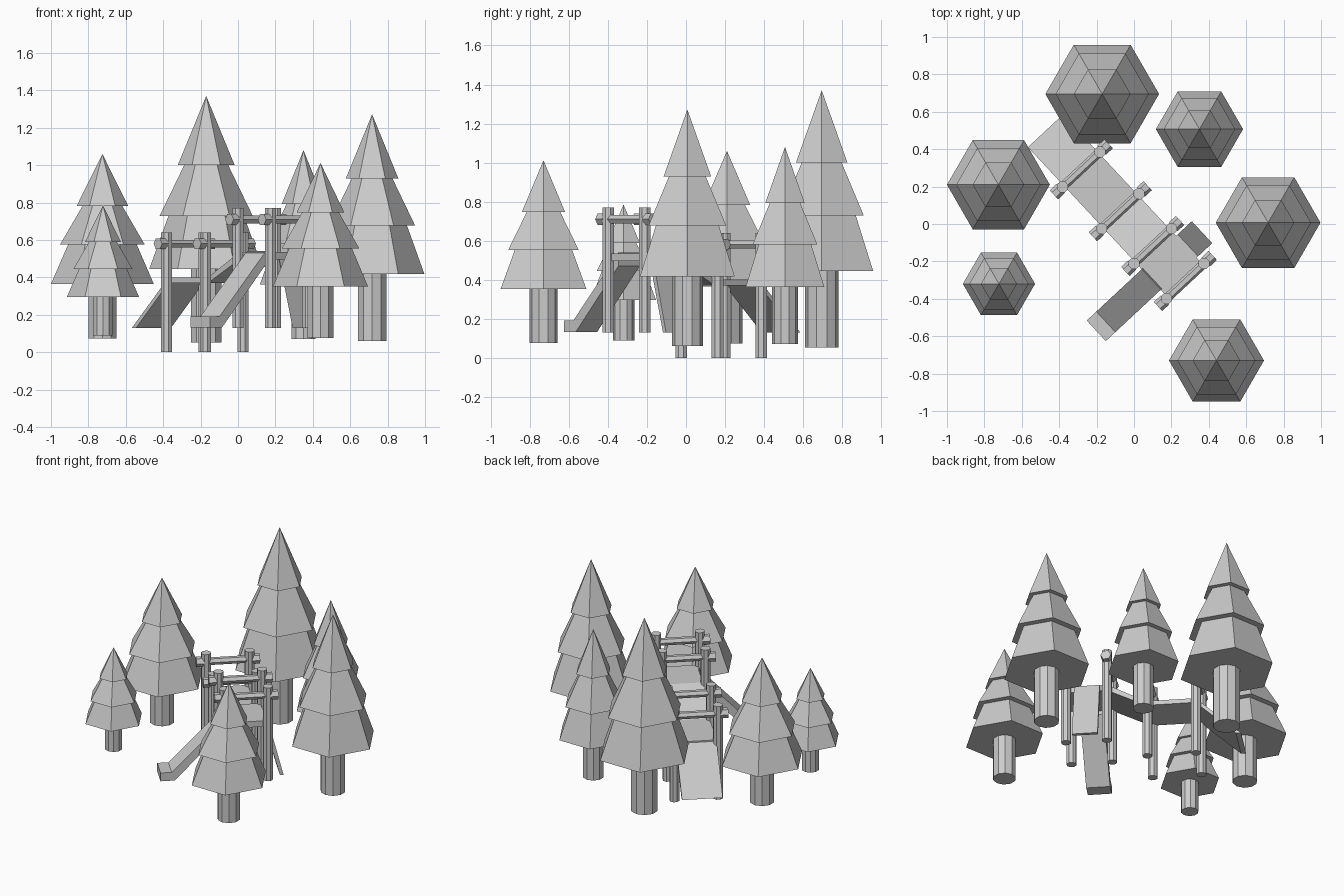
import bpy, bmesh, math
from mathutils import Matrix, Vector

if "Cube" in bpy.data.objects:
    bpy.data.objects.remove(bpy.data.objects["Cube"])

ANG = math.radians(43)
# playground frame: local x runs along the cross bars, local y towards the back ramp
FRAME = Matrix.Rotation(ANG, 4, 'Z') @ Matrix.Translation((-0.007, 0, 0))


def cone(name, sides, r1, r2, z0, z1, mat, spin=0):
    """Tapered prism along local z, placed by a matrix."""
    bpy.ops.mesh.primitive_cone_add(vertices=sides, radius1=r1, radius2=r2, depth=z1 - z0)
    ob = bpy.context.object
    ob.name = name
    ob.matrix_world = mat @ Matrix.Translation((0, 0, (z0 + z1) / 2)) @ Matrix.Rotation(math.radians(spin), 4, 'Z')
    return ob


def board(name, outline, along, a, b):
    """Extrude a side outline (distance, z) across from a to b."""
    bm = bmesh.new()

    def vert(d, z, w):
        return bm.verts.new((d, w, z) if along == 'x' else (w, d, z))
    lo = [vert(d, z, a) for d, z in outline]
    hi = [vert(d, z, b) for d, z in outline]
    n = len(outline)
    bm.faces.new(lo)
    bm.faces.new(hi)
    for i in range(n):
        j = (i + 1) % n
        bm.faces.new((lo[i], lo[j], hi[j], hi[i]))
    bmesh.ops.recalc_face_normals(bm, faces=bm.faces)
    me = bpy.data.meshes.new(name)
    bm.to_mesh(me)
    bm.free()
    ob = bpy.data.objects.new(name, me)
    bpy.context.collection.objects.link(ob)
    ob.matrix_world = FRAME
    return ob


# trees: x, y, foliage radius, trunk bottom, foliage bottom, top
TREES = [
    (-0.17, 0.695, 0.304, 0.053, 0.446, 1.37),
    (0.35, 0.507, 0.233, 0.07, 0.362, 1.08),
    (-0.725, 0.21, 0.275, 0.074, 0.365, 1.06),
    (-0.722, -0.32, 0.193, 0.09, 0.295, 0.785),
    (0.717, 0.007, 0.28, 0.06, 0.417, 1.272),
    (0.441, -0.73, 0.254, 0.077, 0.352, 1.012),
]
# tiers: start and end height fraction, lower and upper radius fraction
TIERS = [(0, 0.31, 1, 0.66), (0.305, 0.605, 0.82, 0.38), (0.6, 1, 0.5, 0)]
for x, y, r, zb, zf, zt in TREES:
    m = Matrix.Translation((x, y, 0))
    cone("trunk", 10, r * 0.285, r * 0.285, zb, zf + 0.02, m)
    for h0, h1, k0, k1 in TIERS:
        cone("foliage_tier", 6, r * k0, r * k1, zf + h0 * (zt - zf), zf + h1 * (zt - zf), m, 30)

# gates: two posts, a cross bar and thicker bar ends
for gy, base in [(0.406, 0), (0.1, 0), (-0.154, 0.13), (-0.41, 0.13)]:
    for s in (-1, 1):
        cone("post", 8, 0.032, 0.032, base, base + 0.64, FRAME @ Matrix.Translation((s * 0.137, gy, 0)), 22.5)
    bar = FRAME @ Matrix.Translation((0, gy, base + 0.58)) @ Matrix.Rotation(math.pi / 2, 4, 'Y')
    cone("cross_bar", 6, 0.024, 0.024, -0.17, 0.17, bar)
    for s in (-1, 1):
        cone("bar_end", 6, 0.033, 0.033, min(s * 0.15, s * 0.2), max(s * 0.15, s * 0.2), bar)

# walkway: back ramp, low deck, sloped bridge and high deck
W = 0.128
board("back_ramp", [(0.687, 0.13), (0.40, 0.40), (0.40, 0.37), (0.655, 0.13)], 'y', -W, W)
board("low_deck", [(0.41, 0.40), (0.09, 0.40), (0.09, 0.37), (0.41, 0.37)], 'y', -W, W)
board("sloped_bridge", [(0.09, 0.40), (-0.154, 0.535), (-0.154, 0.495), (0.09, 0.37)], 'y', -W, W)
board("high_deck", [(-0.154, 0.535), (-0.415, 0.535), (-0.415, 0.495), (-0.154, 0.495)], 'y', -W, W)

# slide with a flat run-out, and the steep climbing board opposite
board("slide", [(-0.12, 0.54), (-0.46, 0.19), (-0.53, 0.19), (-0.53, 0.133), (-0.44, 0.133), (-0.12, 0.47)],
      'x', -0.355, -0.205)
board("climbing_board", [(0.12, 0.53), (0.14, 0.53), (0.243, 0.13), (0.22, 0.13), (0.12, 0.50)],
      'x', -0.36, -0.20)
